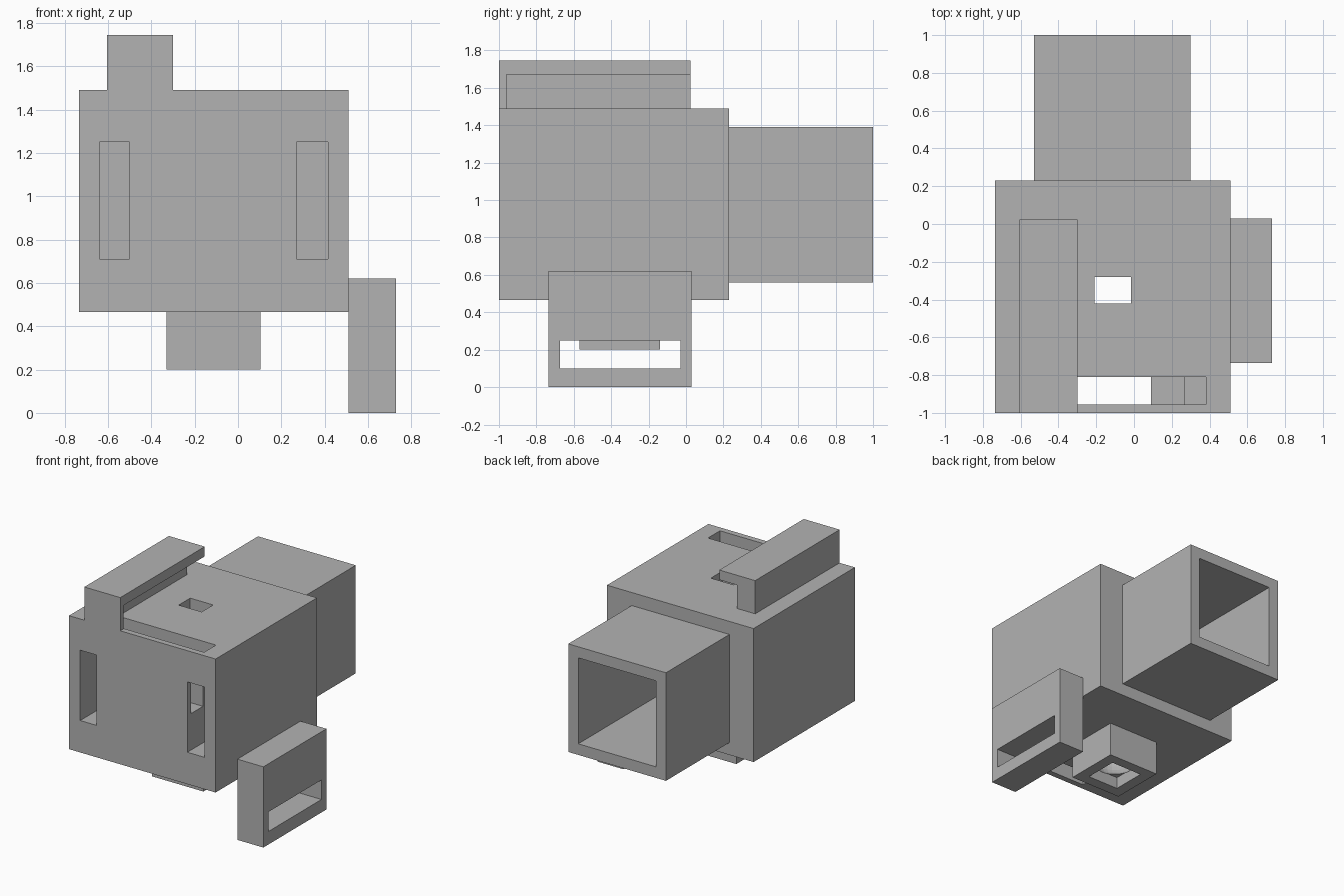
import bpy

if "Cube" in bpy.data.objects:
    bpy.data.objects.remove(bpy.data.objects["Cube"], do_unlink=True)

grey = bpy.data.materials.new("plain_grey")
grey.use_nodes = True
colour = (0.45, 0.45, 0.45, 1)
grey.diffuse_color = colour
grey.node_tree.nodes["Principled BSDF"].inputs["Base Color"].default_value = colour


def box(name, x, y, z):
    """Box given by its low and high limits on each axis."""
    bpy.ops.mesh.primitive_cube_add(size=1)
    ob = bpy.context.object
    ob.name = name
    for v in ob.data.vertices:
        v.co = [r[0] if c < 0 else r[1] for c, r in zip(v.co, (x, y, z))]
    ob.data.materials.append(grey)
    return ob


def cut(target, cutters):
    for c in cutters:
        bpy.context.view_layer.objects.active = target
        mod = target.modifiers.new("cut", 'BOOLEAN')
        mod.operation = 'DIFFERENCE'
        mod.solver = 'EXACT'
        mod.object = c
        bpy.ops.object.modifier_apply(modifier=mod.name)


# Main solids
body = box("main_body", (-.735, .51), (-1, .23), (.465, 1.49))
tube = box("rear_tube", (-.53, .30), (.23, 1), (.56, 1.39))
foot = box("bottom_socket", (-.33, .105), (-.57, -.14), (.2, .465))
bracket = box("side_bracket", (.51, .73), (-.735, .03), (0, .62))
rail = box("top_rail", (-.605, -.30), (-1, .025), (1.49, 1.745))

# Square bore of the rear tube
bore = box("bore_cutter", (-.445, .215), (0, 1.1), (.645, 1.305))

# Vertical passage, round cavity and square mouth under the body
passage = box("passage_cutter", (-.21, -.015), (-.42, -.28), (.1, 1.6))
mouth = box("mouth_cutter", (-.245, .02), (-.485, -.22), (.1, .29))
bpy.ops.mesh.primitive_uv_sphere_add(segments=32, ring_count=16, radius=.19,
                                     location=(-.1125, -.352, .42))
cavity = bpy.context.object
cavity.name = "cavity_cutter"
cavity.data.materials.append(grey)

# Front pockets and the stepped slot across the top
pockets = [box("pocket_cutter", x, (-1.1, -.7), (.71, 1.25))
           for x in ((-.64, -.5), (.27, .415))]
slot = box("slot_cutter", (-.605, .38), (-.955, -.81), (.99, 1.6))
drop = box("drop_cutter", (-.315, .09), (-.955, -.81), (.3, 1.6))

# Window through the bracket and the undercut of the rail
window = box("window_cutter", (.4, .8), (-.675, -.03), (.1, .25))
undercut = box("undercut_cutter", (-.45, -.2), (-.96, .1), (1.4, 1.67))

cut(body, [bore, passage, cavity, slot, drop] + pockets)
cut(tube, [bore])
cut(foot, [passage, cavity, mouth])
cut(bracket, [window])
cut(rail, [undercut])

for c in [bore, passage, mouth, cavity, slot, drop, window, undercut] + pockets:
    bpy.data.objects.remove(c, do_unlink=True)
